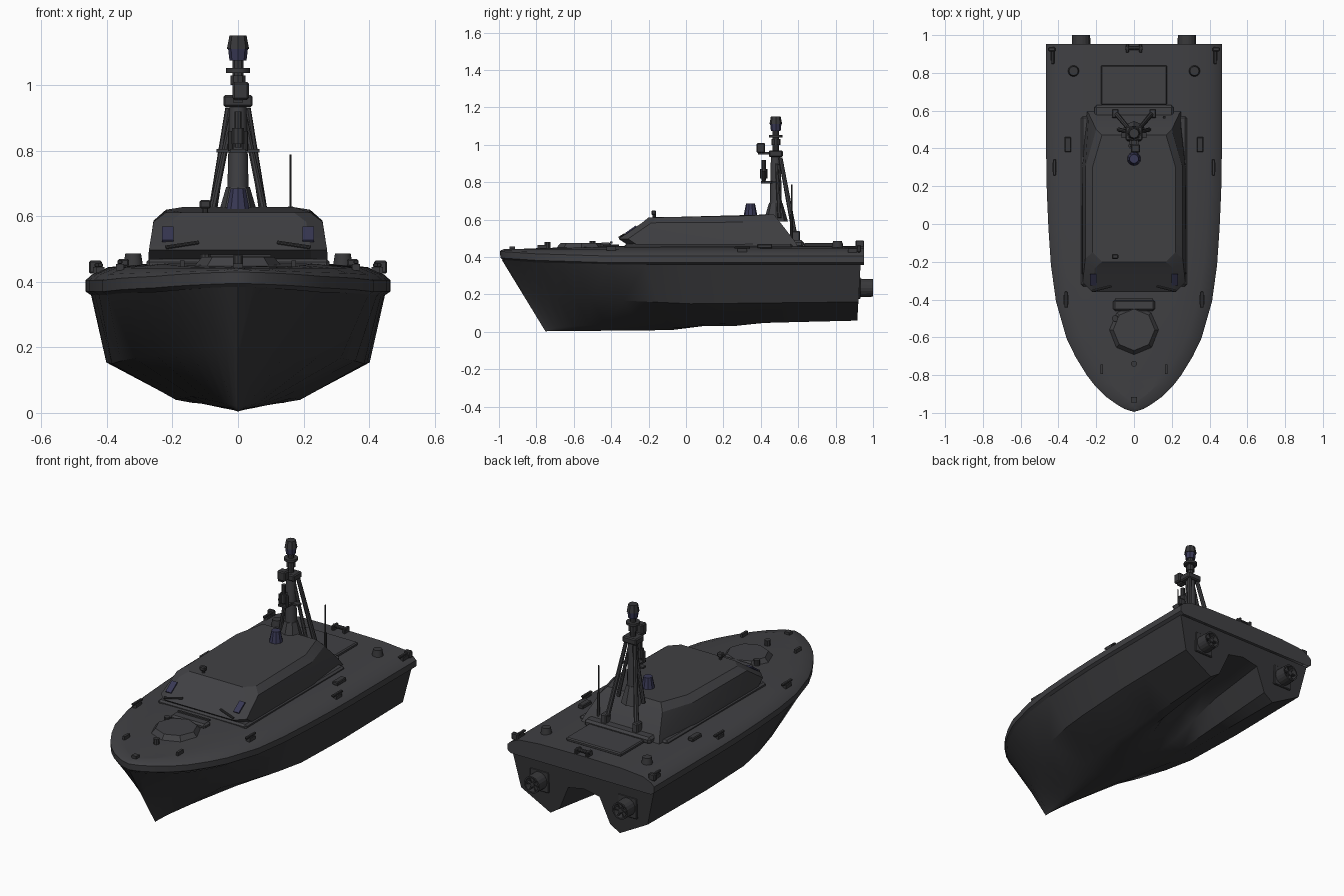
import bpy, bmesh, math
from mathutils import Vector

if "Cube" in bpy.data.objects:
    bpy.data.objects.remove(bpy.data.objects["Cube"])


def mat(name, rgb):
    m = bpy.data.materials.new(name)
    m.diffuse_color = (*rgb, 1)
    m.use_nodes = True
    m.node_tree.nodes["Principled BSDF"].inputs["Base Color"].default_value = m.diffuse_color
    return m


GREY = mat("dark_grey", (0.052, 0.052, 0.057))
HULL = mat("hull_charcoal", (0.036, 0.036, 0.039))
METAL = mat("fitting_charcoal", (0.04, 0.04, 0.043))
NAVY = mat("navy_blue", (0.04, 0.04, 0.09))


def finish(name, bm, m, angle=35):
    bmesh.ops.remove_doubles(bm, verts=bm.verts, dist=0.0005)
    bmesh.ops.recalc_face_normals(bm, faces=bm.faces)
    me = bpy.data.meshes.new(name)
    bm.to_mesh(me)
    bm.free()
    me.materials.append(m)
    ob = bpy.data.objects.new(name, me)
    bpy.context.collection.objects.link(ob)
    bpy.context.view_layer.objects.active = ob
    ob.select_set(True)
    bpy.ops.object.shade_smooth_by_angle(angle=math.radians(angle))
    ob.select_set(False)
    return ob


def loft(name, rows, m, closed=False, caps=(False, True), angle=35):
    bm = bmesh.new()
    vs = [[bm.verts.new(p) for p in r] for r in rows]
    n = len(rows[0])
    for a, b in zip(vs, vs[1:]):
        for i in range(n if closed else n - 1):
            j = (i + 1) % n
            bm.faces.new((a[i], a[j], b[j], b[i]))
    if caps[0]:
        bm.faces.new(vs[0])
    if caps[1]:
        bm.faces.new(vs[-1])
    return finish(name, bm, m, angle)


def box(name, c, s, m=METAL, bevel=0.0):
    bm = bmesh.new()
    bmesh.ops.create_cube(bm, size=1)
    for v in bm.verts:
        v.co = Vector([v.co[i] * s[i] + c[i] for i in range(3)])
    if bevel:
        bmesh.ops.bevel(bm, geom=bm.edges[:], offset=bevel, segments=1, affect='EDGES')
    return finish(name, bm, m)


def rod(name, a, b, r1, r2=None, m=METAL, n=10):
    a, b = Vector(a), Vector(b)
    bm = bmesh.new()
    bmesh.ops.create_cone(bm, cap_ends=True, segments=n, radius1=r1,
                          radius2=r1 if r2 is None else r2, depth=(b - a).length)
    q = (b - a).to_track_quat('Z', 'Y')
    for v in bm.verts:
        v.co = q @ v.co + (a + b) / 2
    return finish(name, bm, m)


def lin(t, u):
    for (a, p), (b, q) in zip(t, t[1:]):
        if u <= b:
            return p + (q - p) * (u - a) / (b - a)
    return t[-1][1]


def mirror_row(half):
    # half runs from the centreline outwards
    return [(-x, y, z) for x, y, z in reversed(half[1:])] + half


US = [0, .008, .02, .04, .07, .1, .15, .2, .3, .4, .5, .6, .7, .8, .9, 1]
OUT = [(0, 0), (.008, .05), (.02, .09), (.04, .145), (.07, .205), (.1, .25), (.15, .31), (.2, .357),
       (.3, .413), (.4, .44), (.53, .457), (.65, .465), (1, .465)]

# hull: V bow changing to twin stern lobes with a tunnel
LINES = [
    ([(0, 0), (1, 0)], [(0, .003), (.45, .01), (.6, .07), (.8, .2), (1, .26)]),
    ([(0, 0), (.3, .05), (1, .1)], [(0, .006), (.45, .02), (.6, .06), (.8, .18), (1, .24)]),
    ([(0, 0), (.3, .09), (.5, .13), (1, .16)], [(0, .012), (.45, .03), (.6, .03), (1, .1)]),
    ([(0, 0), (.3, .14), (.5, .19), (1, .22)], [(0, .02), (.3, .05), (.5, .04), (1, .06)]),
    ([(0, 0), (.04, .07), (.1, .15), (.2, .25), (.35, .345), (.5, .385), (.7, .402), (1, .402)],
     [(0, .2), (.2, .175), (.5, .15), (1, .16)]),
    ([(u, w * .965) for u, w in OUT], [(0, .385), (.1, .37), (.3, .362), (1, .36)]),
]
rows = []
for u in US:
    half = []
    for xt, zt in LINES:
        y0 = -.75 - .61 * zt[0][1]
        y1 = .912 + .06 * zt[-1][1]
        half.append((lin(xt, u), y0 + (y1 - y0) * u, lin(zt, u)))
    rows.append(mirror_row(half))
loft("hull", rows, HULL, angle=30)

# rubbing rail and cambered deck
rows = []
for u in US:
    w = lin(OUT, u)
    lift = lin([(0, .025), (.1, .012), (.3, 0), (1, 0)], u)
    top = lin([(0, .44), (.1, .448), (.3, .458), (1, .46)], u)
    half = []
    for x, y0, z in [(0, -.965, top), (w * .55, -.968, top - .003), (max(w - .07, 0), -.975, max(.442, top - .015)),
                     (max(w - .02, w * .9), -.99, .423 + lift * .5), (w, -.995, .405 + lift),
                     (w, -.992, .37 + lift), (w * .955, -.975, .356 + lift)]:
        half.append((x, y0 + (.953 - y0) * u, z))
    rows.append(mirror_row(half))
loft("deck_and_rail", rows, GREY, angle=40)


# cabin: stacked rings with raked windscreen
def ring(x, xa, yf, ya, zf, za):
    return [(-x, yf + .05, zf), (-x + .05, yf, zf), (x - .05, yf, zf), (x, yf + .05, zf),
            (x, .3, (zf + za) / 2), (xa, ya, za), (-xa, ya, za), (-x, .3, (zf + za) / 2)]


loft("cabin", [ring(.275, .25, -.29, .6, .45, .45), ring(.272, .24, -.36, .585, .497, .48),
               ring(.258, .2, -.235, .5, .583, .59), ring(.22, .17, -.2, .47, .612, .628)],
     GREY, closed=True, angle=25)
box("cabin_plinth", (0, .12, .455), (.56, .9, .03), GREY, .01)

# windscreen corner panels in navy
for s in (-1, 1):
    o = box("windscreen_corner_panel", (0, 0, 0), (.035, .07, .008), NAVY)
    o.location = (s * .215, -.295, .545)
    o.rotation_euler = (math.radians(35), 0, 0)
    rod("wiper_arm", (s * .22, -.355, .505), (s * .12, -.33, .52), .006)

# foredeck and aft deck hatches
rod("foredeck_hatch", (0, -.56, .44), (0, -.56, .476), .14, .11, GREY, 8)
box("foredeck_step", (0, -.43, .462), (.22, .06, .03), GREY, .01)
box("foredeck_bar", (0, -.4, .478), (.2, .012, .01))
box("aft_hatch", (0, .735, .465), (.35, .21, .022), GREY, .006)
box("aft_ledge", (0, .59, .47), (.42, .08, .04), GREY, .012)
rod("foredeck_vent", (-.1, -.5, .45), (-.1, -.5, .485), .017)
rod("bow_post", (0, -.74, .44), (0, -.74, .48), .016)
box("bow_fairlead", (0, -.93, .445), (.03, .03, .022))

# mast column and its tapered base
MY = .48
rod("mast_base", (0, MY, .59), (0, MY, .69), .065, .036, GREY, 8)
rod("mast_column", (0, MY, .66), (0, MY, .94), .033, .026, GREY, 12)
for s in (-1, 1):
    rod("mast_leg", (s * .1, .59, .47), (s * .028, .505, .93), .014, .011, GREY, 8)
    rod("mast_front_leg", (s * .08, .5, .61), (s * .02, .485, .9), .011, .009, GREY, 8)
    box("mast_leg_foot", (s * .1, .585, .51), (.035, .05, .06), GREY, .006)
    rod("mast_pod", (s * .022, .415, .8), (s * .022, .415, .86), .009)
box("mast_crossbar", (0, .47, .8), (.13, .03, .01))
box("instrument_arm", (0, .445, .8), (.05, .09, .012))
rod("instrument_pod", (0, .415, .81), (0, .415, .92), .012)
rod("instrument_drum", (0, .415, .82), (0, .415, .87), .02)
box("mast_platform", (0, MY, .952), (.09, .075, .036), METAL, .006)
box("searchlight_arm", (0, .435, .955), (.03, .1, .015))
box("searchlight", (.008, .4, .983), (.05, .045, .055), METAL, .006)
rod("upper_pole", (0, MY, .96), (0, MY, 1.08), .017)
rod("upper_collar", (0, MY, 1.0), (0, MY, 1.03), .024)
rod("upper_disc", (0, MY, 1.038), (0, MY, 1.052), .037, n=14)
rod("lamp_band", (0, MY, 1.075), (0, MY, 1.11), .026, .03, NAVY, 8)
rod("lamp_top", (0, MY, 1.11), (0, MY, 1.152), .034, .026, METAL, 8)

# roof fittings
rod("roof_dome", (0, .345, .615), (0, .345, .685), .038, .024, NAVY, 10)
rod("roof_light_stem", (-.1, -.17, .605), (-.1, -.17, .635), .009)
box("roof_light", (-.1, -.172, .637), (.035, .025, .026), METAL, .005)
rod("whip_aerial", (.16, .565, .6), (.16, .565, .788), .004, n=6)
rod("aerial_base", (.16, .565, .46), (.16, .565, .63), .008, n=8)

# mooring gear down both sides
for s in (-1, 1):
    for x, y, z in [(.43, .89, .435), (.36, -.4, .445), (.42, .3, .435)]:
        box("cleat_base", (s * x, y, z), (.025, .05, .02))
        box("cleat_bar", (s * x, y, z + .016), (.016, .085, .012), METAL, .003)
    box("corner_bitt", (s * .435, .925, .445), (.04, .022, .04), METAL, .005)
    rod("deck_vent", (s * .32, .81, .45), (s * .32, .81, .486), .03, .024, METAL, 12)
    box("deck_locker", (s * .35, .42, .458), (.035, .08, .022), METAL, .004)
    box("bow_cleat", (s * .17, -.77, .455), (.014, .05, .02))
    box("towing_post", (s * .035, .93, .465), (.015, .045, .045), METAL, .003)
rod("towing_bar", (-.045, .93, .478), (.045, .93, .478), .01)

# twin water jets
for s in (-1, 1):
    x, z = s * .28, .235
    box("jet_plate", (x, .925, z), (.12, .014, .12), METAL, .004)
    bm = bmesh.new()
    bmesh.ops.create_circle(bm, segments=18, radius=.048)
    o = finish("jet_nozzle", bm, METAL)
    bm = bmesh.new()
    prof = [(.05, .92), (.048, 1.0), (.04, 1.0), (.038, .955), (0, .955)]
    vs = [bm.verts.new((r, y, 0)) for r, y in prof]
    es = [bm.edges.new(e) for e in zip(vs, vs[1:])]
    bmesh.ops.spin(bm, geom=vs + es, cent=(0, 0, 0), axis=(0, 1, 0), angle=math.tau, steps=18)
    old = o.data
    bmesh.ops.remove_doubles(bm, verts=bm.verts, dist=.0005)
    bmesh.ops.recalc_face_normals(bm, faces=bm.faces)
    bm.to_mesh(old)
    bm.free()
    o.location = (x, 0, z)
    rod("jet_hub", (x, .95, z), (x, .995, z), .013)
    for k in range(3):
        b = box("jet_vane", (0, 0, 0), (.08, .02, .007))
        b.location = (x, .982, z)
        b.rotation_euler = (0, k * math.pi / 3, 0)
